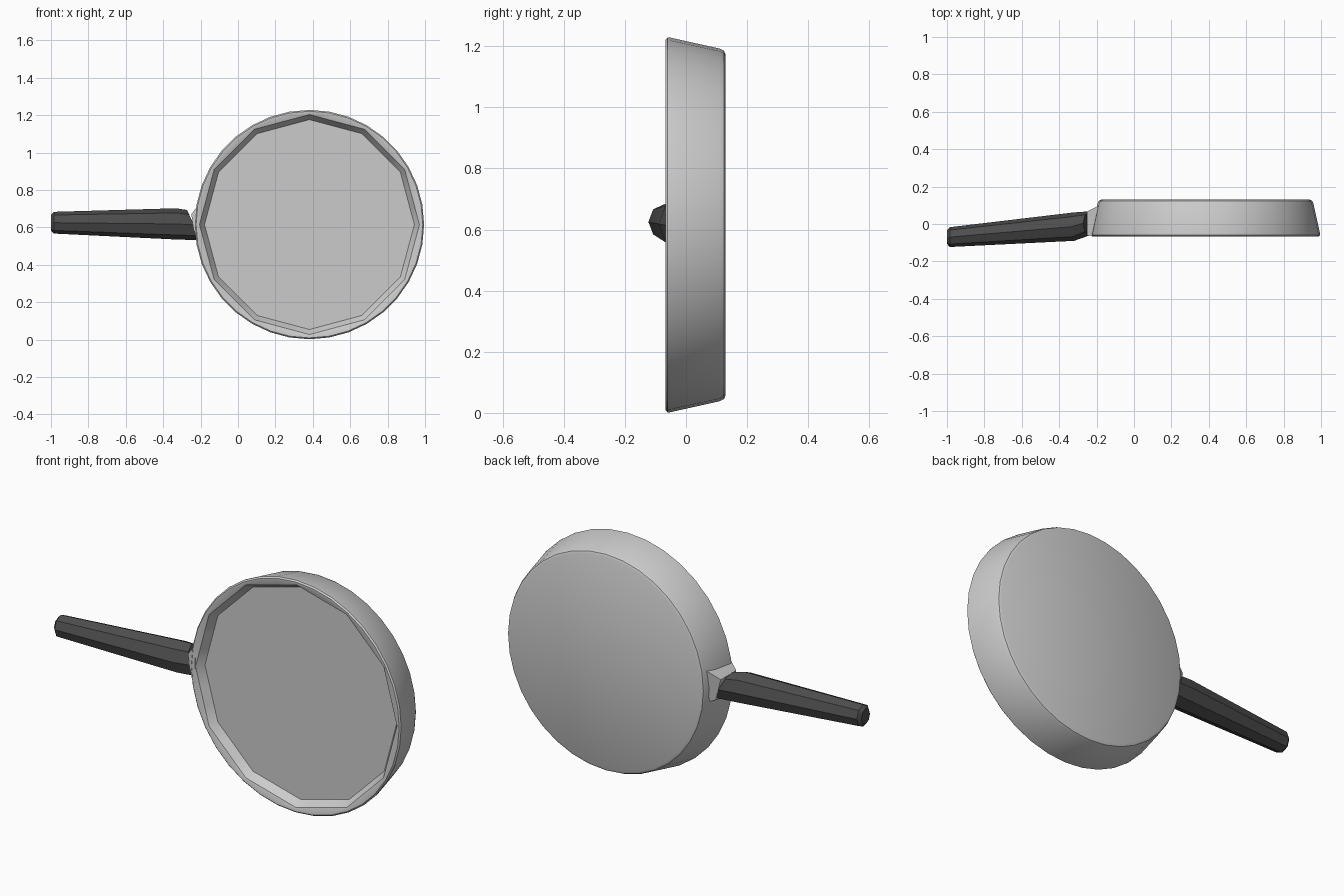
import bpy, bmesh, math

if "Cube" in bpy.data.objects:
    bpy.data.objects.remove(bpy.data.objects["Cube"])

CX, CZ = 0.382, 0.615


def loft(name, rings, angle=30, color=None):
    """Skin a list of equal-length point rings and cap both ends."""
    bm = bmesh.new()
    vr = [[bm.verts.new(p) for p in ring] for ring in rings]
    n = len(vr[0])
    for a, b in zip(vr, vr[1:]):
        for i in range(n):
            j = (i + 1) % n
            bm.faces.new((a[i], a[j], b[j], b[i]))
    bm.faces.new(vr[0])
    bm.faces.new(vr[-1])
    bmesh.ops.recalc_face_normals(bm, faces=bm.faces)
    me = bpy.data.meshes.new(name)
    bm.to_mesh(me)
    bm.free()
    me.shade_smooth()
    me.set_sharp_from_angle(angle=math.radians(angle))
    ob = bpy.data.objects.new(name, me)
    bpy.context.collection.objects.link(ob)
    if color:
        mat = bpy.data.materials.new(name + "_material")
        mat.diffuse_color = color
        mat.use_nodes = True
        mat.node_tree.nodes["Principled BSDF"].inputs["Base Color"].default_value = mat.diffuse_color
        me.materials.append(mat)
    return ob


# Pan: tapered round body, rounded rim and shallow floor with a 12-sided outline
def pan_ring(r, y, sides=None):
    pts = []
    for i in range(36):
        t = math.radians(10 * i)
        rr = r
        if sides:
            step = 2 * math.pi / sides
            rr = r * math.cos(step / 2) / math.cos(t % step - step / 2)
        pts.append((CX + rr * math.cos(t), y, CZ + rr * math.sin(t)))
    return pts


profile = [(0.557, 0.13, None), (0.57, 0.124, None), (0.577, 0.11, None),
           (0.613, -0.052, None), (0.613, -0.06, None), (0.606, -0.067, None),
           (0.597, -0.067, None), (0.588, -0.06, 12), (0.561, -0.02, 12)]
loft("pan", [pan_ring(*p) for p in profile], 35)


# Handle: tapered octagonal grip, cut on a slant where it meets the pan
def grip_ring(x, y, z, hy, hz, slant=0.0):
    pts = []
    for i in range(8):
        t = math.pi / 4 * i
        dz = hz * math.sin(t)
        pts.append((x - slant * dz, y + hy * math.cos(t), z + dz))
    return pts


sections = [(-1.0, -0.07, 0.625, 0.036, 0.042), (-0.985, -0.07, 0.625, 0.053, 0.058),
            (-0.32, -0.014, 0.618, 0.076, 0.084, 0.15),
            (-0.235, 0.004, 0.613, 0.064, 0.08, 0.47)]
loft("handle", [grip_ring(*s) for s in sections], 30, (0.075, 0.075, 0.075, 1))

# Bracket: wedge joining the handle to the side of the pan
loft("bracket", [
    [(-0.225, -0.062, 0.54), (-0.25, -0.062, 0.67), (-0.25, 0.068, 0.67), (-0.215, 0.06, 0.55)],
    [(-0.207, -0.064, 0.525), (-0.205, -0.064, 0.73), (-0.175, 0.105, 0.72), (-0.175, 0.10, 0.54)],
], 20)
